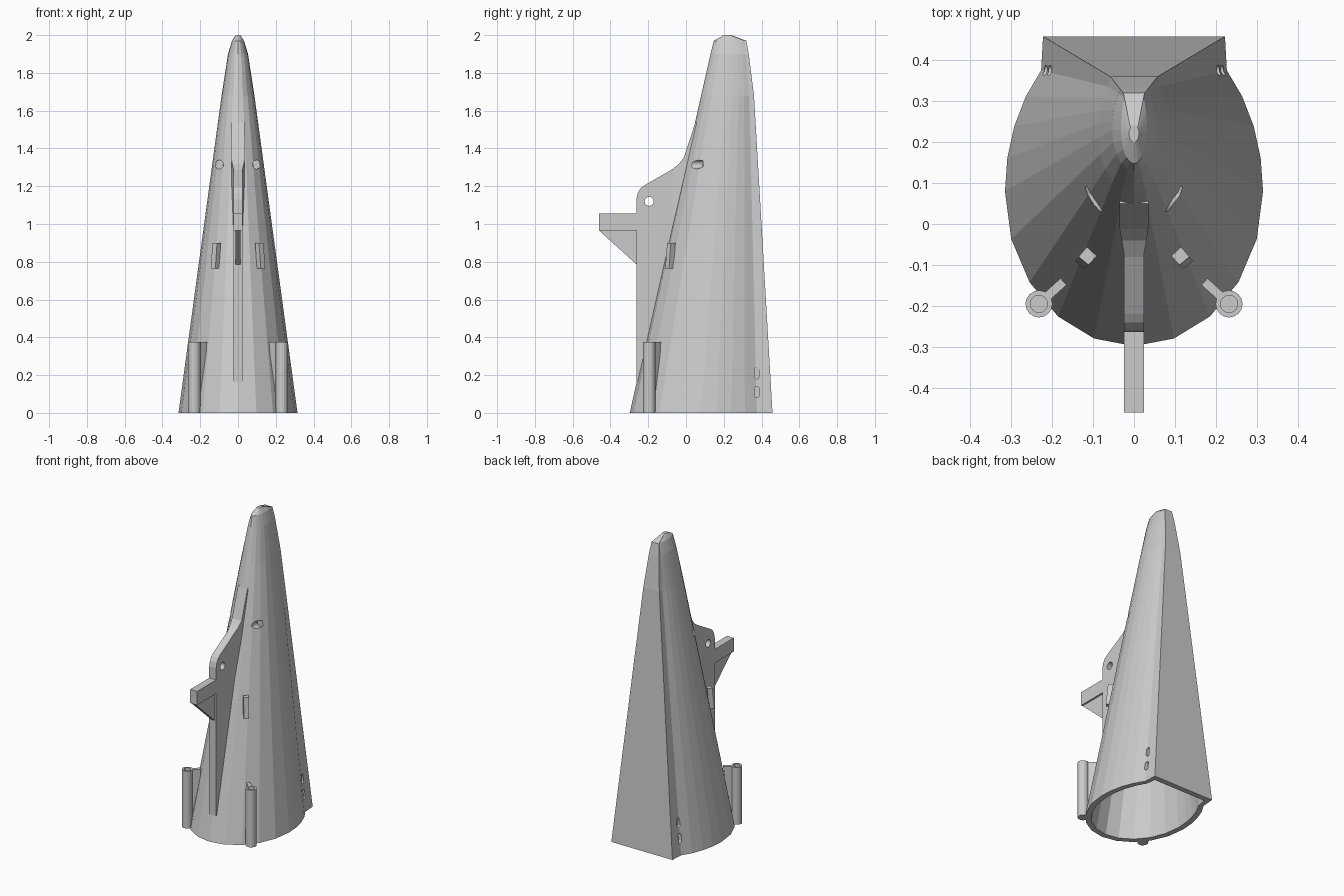
import bpy, bmesh, math
from mathutils import Vector, Matrix

cube = bpy.data.objects.get("Cube")
if cube:
    bpy.data.objects.remove(cube, do_unlink=True)

grey = bpy.data.materials.new("plain grey")
grey.use_nodes = True
grey.diffuse_color = (0.6, 0.6, 0.6, 1)
grey.node_tree.nodes["Principled BSDF"].inputs["Base Color"].default_value = grey.diffuse_color


def finish(name, bm):
    bmesh.ops.recalc_face_normals(bm, faces=bm.faces)
    mesh = bpy.data.meshes.new(name)
    bm.to_mesh(mesh)
    bm.free()
    mesh.materials.append(grey)
    ob = bpy.data.objects.new(name, mesh)
    bpy.context.collection.objects.link(ob)
    return ob


def prism(bottom, top):
    """Solid between two matching outlines."""
    bm = bmesh.new()
    a = [bm.verts.new(p) for p in bottom]
    b = [bm.verts.new(p) for p in top]
    bm.faces.new(a)
    bm.faces.new(b)
    n = len(a)
    for i in range(n):
        bm.faces.new((a[i], a[(i + 1) % n], b[(i + 1) % n], b[i]))
    return bm


def plate(profile, half):
    """Upright plate from a (y, z) profile."""
    return prism([(-half, y, z) for y, z in profile], [(half, y, z) for y, z in profile])


def cylinder(centre, radius, length, axis, sides=24):
    bm = bmesh.new()
    turn = Vector((0, 0, 1)).rotation_difference(Vector(axis)).to_matrix().to_4x4()
    bmesh.ops.create_cone(bm, cap_ends=True, segments=sides, radius1=radius, radius2=radius,
                          depth=length, matrix=Matrix.Translation(centre) @ turn)
    return bm


def cut(ob, cutters):
    """Subtract the cutters, then remove them."""
    for c in cutters:
        c.hide_render = True
        mod = ob.modifiers.new("cut", 'BOOLEAN')
        mod.operation, mod.solver, mod.object = 'DIFFERENCE', 'EXACT', c
    bpy.context.view_layer.update()
    deps = bpy.context.evaluated_depsgraph_get()
    mesh = bpy.data.meshes.new_from_object(ob.evaluated_get(deps))
    ob.modifiers.clear()
    ob.data = mesh
    for c in cutters:
        bpy.data.objects.remove(c, do_unlink=True)


# Body: hollow tapered shell, oval in front with a flat back
def section(z, front, mid, corner, back, width, back_width):
    half = []
    for i in range(6):
        a = math.radians(18 * i)
        half.append((width * math.sin(a), mid - (mid - front) * math.cos(a)))
    for i in range(1, 5):
        a = math.radians(11 * i)
        y = mid + (corner - mid) * math.sin(a) / math.sin(math.radians(44))
        half.append((width * math.cos(a), y))
    half.append((back_width, back))
    return [(x, y, z) for x, y in half] + [(-x, y, z) for x, y in reversed(half[1:])]


outer = [(0, -0.298, 0.08, 0.375, 0.458, 0.315, 0.222),
         (1.68, 0.08, 0.21, 0.335, 0.36, 0.087, 0.058),
         (1.9, 0.13, 0.23, 0.318, 0.332, 0.053, 0.036),
         (1.97, 0.147, 0.23, 0.31, 0.32, 0.032, 0.026),
         (2.0, 0.2, 0.22, 0.235, 0.24, 0.012, 0.01)]
wall = 0.036
inner = [(z, f + wall, m, c - wall * 0.4, b - wall, w - wall, bw - wall * 0.8)
         for z, f, m, c, b, w, bw in outer[:2]]
bm = bmesh.new()
rings = [[bm.verts.new(p) for p in section(*s)] for s in inner[::-1] + outer]
bm.faces.new(rings[0])
bm.faces.new(rings[-1])
count = len(rings[0])
for low, high in zip(rings, rings[1:]):
    for i in range(count):
        j = (i + 1) % count
        bm.faces.new((low[i], low[j], high[j], high[i]))
body = finish("body_shell", bm)

# Round sockets and rear side slots in the shell
cutters = []
for s in (1, -1):
    cutters.append(finish("socket_cutter", cylinder((s * 0.1, -0.06, 1.315), 0.023, 0.3, (0, 1, 0))))
    for z in (0.11, 0.21):
        slot = []
        for k in range(12):
            a = math.tau * (k + 0.5) / 12
            slot.append((0.375 + 0.012 * math.cos(a), z + 0.012 * math.sin(a) + math.copysign(0.018, math.sin(a))))
        cutters.append(finish("slot_cutter", prism([(s * 0.195, y, h) for y, h in slot],
                                                   [(s * 0.3, y, h) for y, h in slot])))
cut(body, cutters)

# Front fin, flared where it meets the shell
fin_profile = [(-0.263, 0.16), (-0.263, 1.13), (-0.255, 1.165), (-0.24, 1.19), (-0.22, 1.205),
               (-0.08, 1.285), (-0.04, 1.315), (-0.012, 1.35), (0.05, 1.54), (0.07, 1.53),
               (0.03, 1.35), (-0.235, 0.18)]
bm = plate(fin_profile, 0.025)
for y in (-0.07, -0.012):
    bmesh.ops.bisect_plane(bm, geom=bm.verts[:] + bm.edges[:] + bm.faces[:],
                           plane_co=(0, y, 0), plane_no=(0, 1, 0))
for v in bm.verts:
    flare = min(max((v.co.y + 0.07) / 0.058, 0), 1)
    v.co.x = math.copysign(0.025 + 0.01 * flare, v.co.x)
fin = finish("front_fin", bm)
cut(fin, [finish("pin_cutter", cylinder((0, -0.195, 1.12), 0.024, 0.2, (1, 0, 0)))])

# Bracket on the fin: flat shelf with a thin gusset under it
finish("bracket_shelf", plate([(-0.46, 0.965), (-0.25, 0.965), (-0.25, 1.055), (-0.46, 1.055)], 0.025))
finish("bracket_gusset", plate([(-0.46, 0.965), (-0.25, 0.775), (-0.25, 0.965)], 0.013))

for s, side in ((1, "left"), (-1, "right")):
    # Upright post with a blind hole in its top
    bm = cylinder((s * 0.232, -0.195, 0.1875), 0.033, 0.375, (0, 0, 1), 16)
    top = max(bm.faces, key=lambda f: f.calc_center_median().z)
    bmesh.ops.inset_region(bm, faces=[top], thickness=0.012)
    hole = bmesh.ops.extrude_face_region(bm, geom=[top])
    bm.faces.remove(top)
    bmesh.ops.translate(bm, vec=(0, 0, -0.06), verts=[g for g in hole["geom"] if isinstance(g, bmesh.types.BMVert)])
    finish(side + "_post", bm)

    # Web joining the post to the shell
    def web(reach, z):
        along, across = Vector((-s * 0.74, 0.67, 0)), Vector((0.67, s * 0.74, 0)) * 0.011
        start = Vector((s * 0.232, -0.195, z)) + along * 0.025
        end = start + along * reach
        return [start - across, start + across, end + across, end - across]
    finish(side + "_post_web", prism(web(0.02, 0.0), web(0.056, 0.375)))

    # Slanted lug lying on the shell
    def lug(x, y, z):
        return [(s * (x + dx), y + dy, z) for dx, dy in
                ((0.022, -0.002), (0.002, 0.022), (-0.022, 0.0), (-0.002, -0.022))]
    finish(side + "_lug", prism(lug(0.122, -0.088, 0.765), lug(0.113, -0.078, 0.9)))
